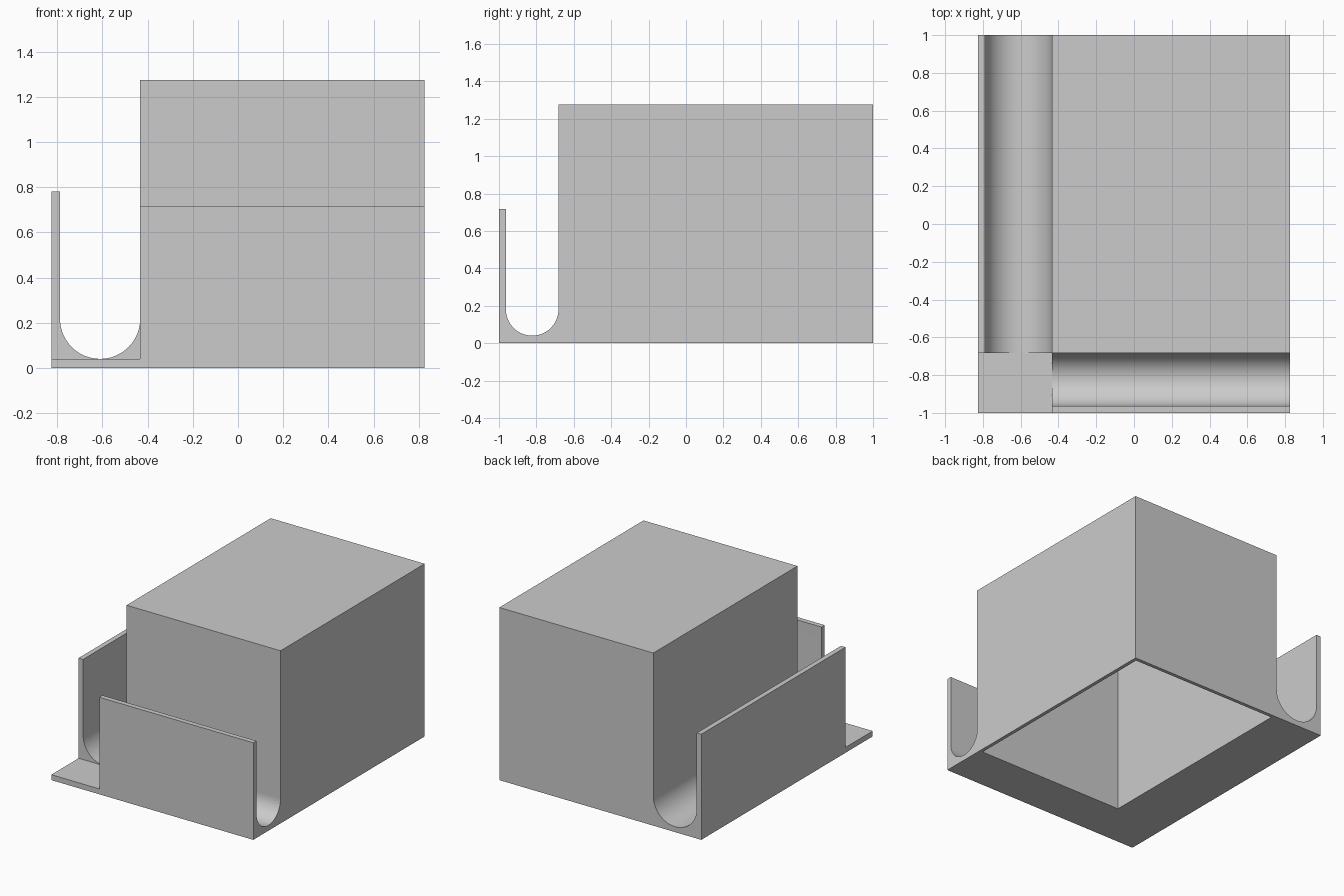
import bpy, bmesh, math
from mathutils import Vector

if "Cube" in bpy.data.objects:
    bpy.data.objects.remove(bpy.data.objects["Cube"], do_unlink=True)

# Overall layout
LEFT, INNER_X, RIGHT = -0.825, -0.433, 0.825
FRONT, INNER_Y, BACK = -1.0, -0.682, 1.0
HEIGHT, WALL, FLOOR = 1.275, 0.037, 0.04

grey = bpy.data.materials.new("plain grey")
grey.use_nodes = True
colour = (0.6, 0.6, 0.6, 1)
grey.diffuse_color = colour
grey.node_tree.nodes["Principled BSDF"].inputs["Base Color"].default_value = colour


def finish(name, bm):
    bmesh.ops.recalc_face_normals(bm, faces=bm.faces)
    mesh = bpy.data.meshes.new(name)
    bm.to_mesh(mesh)
    bm.free()
    mesh.materials.append(grey)
    obj = bpy.data.objects.new(name, mesh)
    bpy.context.collection.objects.link(obj)
    return obj


def box(lo, hi):
    bm = bmesh.new()
    bmesh.ops.create_cube(bm, size=1)
    lo, hi = Vector(lo), Vector(hi)
    for v in bm.verts:
        v.co = (lo + hi) / 2 + v.co * (hi - lo)
    return bm


def gutter(name, outer, inner, top, start, end, place, steps=32):
    """Extrude a U channel: thin outer wall, round bottom, meeting the box."""
    radius = (inner - outer - WALL) / 2
    centre = inner - radius
    profile = [(inner, 0), (outer, 0), (outer, top), (outer + WALL, top)]
    for i in range(steps + 1):
        a = math.pi * (1 + i / steps)
        profile.append((centre + radius * math.cos(a),
                        FLOOR + radius + radius * math.sin(a)))
    bm = bmesh.new()
    face = bm.faces.new([bm.verts.new(place(u, start, z)) for u, z in profile])
    ext = bmesh.ops.extrude_face_region(bm, geom=[face], use_keep_orig=True)
    shift = Vector(place(0, end, 0)) - Vector(place(0, start, 0))
    verts = [g for g in ext["geom"] if isinstance(g, bmesh.types.BMVert)]
    bmesh.ops.translate(bm, verts=verts, vec=shift)
    obj = finish(name, bm)
    bpy.ops.object.select_all(action="DESELECT")
    obj.select_set(True)
    bpy.context.view_layer.objects.active = obj
    bpy.ops.object.shade_smooth_by_angle(angle=math.radians(30))


# Main box, hollow and open underneath
bm = box((INNER_X, INNER_Y, 0), (RIGHT, BACK, HEIGHT))
bm.normal_update()
bottom = min(bm.faces, key=lambda f: f.calc_center_median().z)
bmesh.ops.inset_individual(bm, faces=[bottom], thickness=WALL)
cavity = bmesh.ops.extrude_discrete_faces(bm, faces=[bottom])["faces"][0]
bmesh.ops.translate(bm, verts=cavity.verts, vec=(0, 0, HEIGHT - WALL))
finish("hollow_box", bm)

# Channels along two sides of the box
gutter("front_channel", FRONT, INNER_Y, 0.717, INNER_X, RIGHT,
       lambda u, run, z: (run, u, z))
gutter("side_channel", LEFT, INNER_X, 0.78, INNER_Y, BACK,
       lambda u, run, z: (u, run, z))

# Flat plate joining the channels at the corner
finish("corner_plate", box((LEFT, FRONT, 0), (INNER_X, INNER_Y, FLOOR)))
